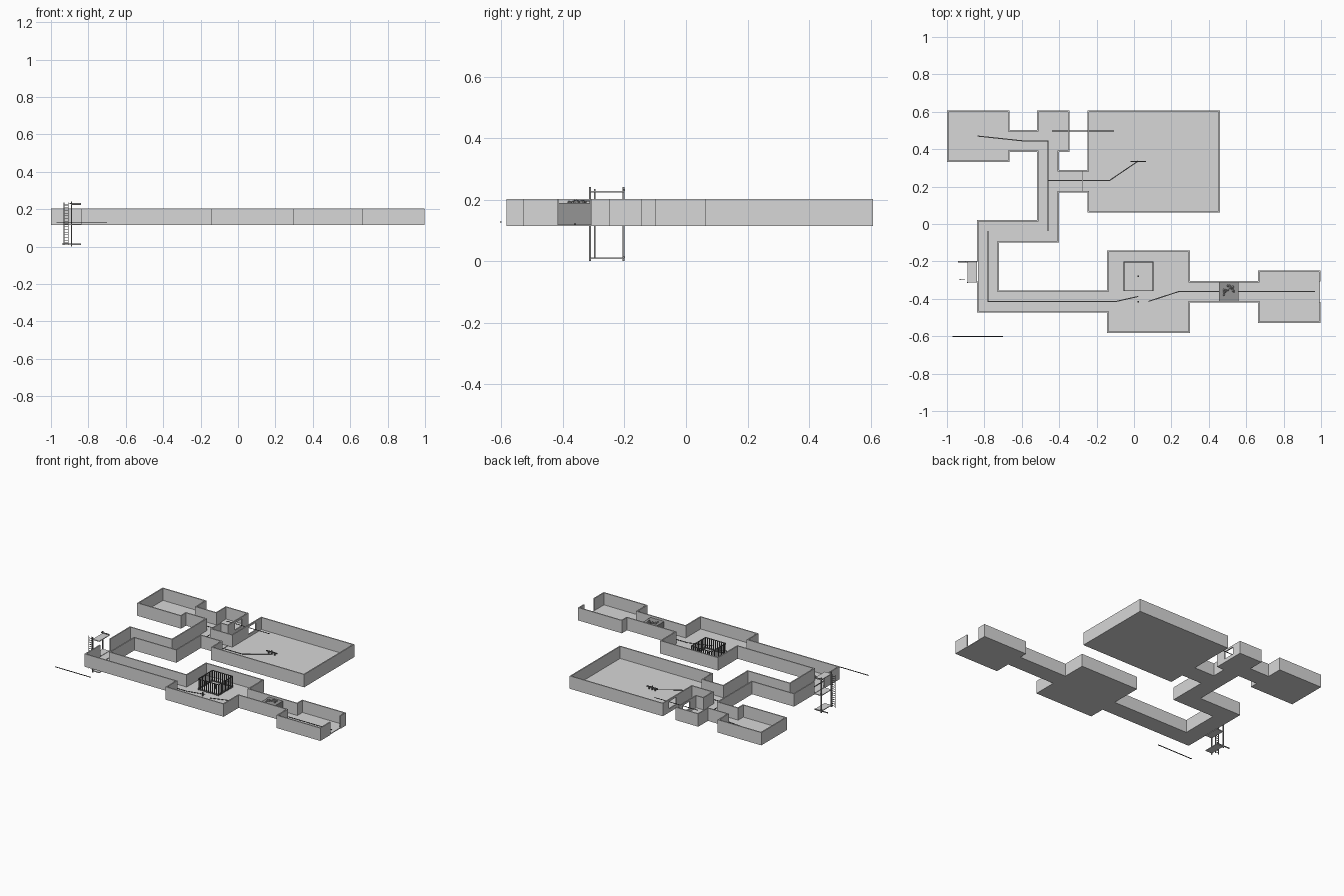
import bpy, bmesh, math, random
from mathutils import Vector, Matrix

if "Cube" in bpy.data.objects:
    bpy.data.objects.remove(bpy.data.objects["Cube"])

random.seed(4)


def material(name, v):
    m = bpy.data.materials.new(name)
    m.diffuse_color = (v, v, v, 1)
    m.use_nodes = True
    m.node_tree.nodes["Principled BSDF"].inputs["Base Color"].default_value = m.diffuse_color
    return m


STONE = material("stone grey", 0.68)
RUBBLE = material("rubble grey", 0.30)
DARK = material("dark metal", 0.13)
INK = material("path black", 0.03)


def finish(name, bm, mat):
    me = bpy.data.meshes.new(name)
    bm.to_mesh(me)
    bm.free()
    me.materials.append(mat)
    ob = bpy.data.objects.new(name, me)
    bpy.context.collection.objects.link(ob)
    return ob


def add_box(bm, x0, x1, y0, y1, z0, z1):
    m = Matrix.Translation(((x0 + x1) / 2, (y0 + y1) / 2, (z0 + z1) / 2))
    bmesh.ops.create_cube(bm, size=1, matrix=m @ Matrix.Diagonal((x1 - x0, y1 - y0, z1 - z0, 1)))


def boxes(name, items, mat):
    bm = bmesh.new()
    for b in items:
        add_box(bm, *b)
    return finish(name, bm, mat)


def path(name, pts, z=0.121, w=0.0055, h=0.002, mat=INK):
    # thin strip following a polyline
    bm = bmesh.new()
    for a, b in zip(pts, pts[1:]):
        a, b = Vector((*a, z)), Vector((*b, z))
        d = b - a
        m = Matrix.Translation((a + b) / 2) @ Matrix.Rotation(math.atan2(d.y, d.x), 4, 'Z')
        bmesh.ops.create_cube(bm, size=1, matrix=m @ Matrix.Diagonal((d.length + w, w, h, 1)))
    return finish(name, bm, mat)


# Floor plan: x0, x1, y0, y1 of every room and corridor
ROOMS = [
    (-0.996, -0.67, 0.335, 0.604), (-0.67, -0.515, 0.39, 0.498),
    (-0.515, -0.350, 0.39, 0.604), (-0.515, -0.405, -0.095, 0.39),
    (-0.405, -0.245, 0.172, 0.286), (-0.245, 0.457, 0.066, 0.604),
    (-0.835, -0.405, -0.095, 0.018), (-0.835, -0.725, -0.47, 0.018),
    (-0.725, -0.14, -0.47, -0.36), (-0.14, 0.295, -0.579, -0.147),
    (0.295, 0.667, -0.417, -0.308), (0.667, 0.994, -0.525, -0.253),
]
FLOOR, BASE, TOP = 0.12, 0.115, 0.203
# Gaps in walls: x, y0, y1, z0, z1
GAPS = [
    (0.994, -0.417, -0.308, BASE, TOP),
    (-0.835, -0.308, -0.20, BASE, TOP),
    (-0.350, 0.46, 0.54, 0.14, 0.19),
    (-0.245, 0.46, 0.54, 0.14, 0.19),
]
xs = sorted({v for r in ROOMS for v in r[:2]})
ys = sorted({v for r in ROOMS for v in r[2:]} | {v for g in GAPS for v in g[1:3]})
zs = [BASE, 0.14, 0.19, TOP]


def inside(i, j):
    if not (0 <= i < len(xs) - 1 and 0 <= j < len(ys) - 1):
        return False
    x, y = (xs[i] + xs[i + 1]) / 2, (ys[j] + ys[j + 1]) / 2
    return any(a < x < b and c < y < d for a, b, c, d in ROOMS)


def is_gap(p, q, z):
    y = (p[1] + q[1]) / 2
    return p[0] == q[0] and any(p[0] == g[0] and g[1] < y < g[2] and g[3] < z < g[4] for g in GAPS)


floor_bm, wall_bm = bmesh.new(), bmesh.new()
for i in range(len(xs) - 1):
    for j in range(len(ys) - 1):
        if not inside(i, j):
            continue
        c = [(xs[i], ys[j]), (xs[i + 1], ys[j]), (xs[i + 1], ys[j + 1]), (xs[i], ys[j + 1])]
        floor_bm.faces.new([floor_bm.verts.new((*p, FLOOR)) for p in c])
        for k, (di, dj) in enumerate([(0, -1), (1, 0), (0, 1), (-1, 0)]):
            if inside(i + di, j + dj):
                continue
            p, q = c[k], c[(k + 1) % 4]
            for z0, z1 in zip(zs, zs[1:]):
                if not is_gap(p, q, (z0 + z1) / 2):
                    quad = [(*p, z0), (*q, z0), (*q, z1), (*p, z1)]
                    wall_bm.faces.new([wall_bm.verts.new(v) for v in quad])
for bm in (floor_bm, wall_bm):
    bmesh.ops.remove_doubles(bm, verts=bm.verts, dist=0.0005)
for name, bm, t, off in (("floor", floor_bm, FLOOR - BASE, -1), ("walls", wall_bm, 0.008, 0)):
    mod = finish(name, bm, STONE).modifiers.new("thickness", 'SOLIDIFY')
    mod.thickness, mod.offset, mod.use_even_offset = t, off, True

# Threshold before the large hall
boxes("threshold", [(-0.277, -0.273, 0.176, 0.282, FLOOR, FLOOR + 0.003)], RUBBLE)

# Collapsed corridor block with loose stones
boxes("blockage", [(0.455, 0.56, -0.415, -0.31, FLOOR, 0.19)], RUBBLE)
bm = bmesh.new()
for _ in range(11):
    r = random.uniform(0.007, 0.012)
    m = Matrix.Translation((random.uniform(0.475, 0.54), random.uniform(-0.395, -0.325), 0.192))
    m = m @ Matrix.Rotation(random.uniform(0, 6), 4, 'Z') @ Matrix.Diagonal((1, 0.7, 0.7, 1))
    bmesh.ops.create_icosphere(bm, subdivisions=1, radius=r, matrix=m)
finish("loose_stones", bm, RUBBLE)

# Barred cage
X0, X1, Y0, Y1, N, B = -0.053, 0.101, -0.357, -0.203, 10, 0.0022
items = []
for k in range(N + 1):
    x, y = X0 + (X1 - X0) * k / N, Y0 + (Y1 - Y0) * k / N
    for px, py in ((x, Y0), (x, Y1), (X0, y), (X1, y)):
        items.append((px - B, px + B, py - B, py + B, FLOOR, 0.198))
for z in (0.125, 0.196):
    for y in (Y0, Y1):
        items.append((X0, X1, y - B, y + B, z - B, z + B))
    for x in (X0, X1):
        items.append((x - B, x + B, Y0, Y1, z - B, z + B))
boxes("cage", items, DARK)

# Small standing markers inside and before the cage
for name, y in (("marker_inside", -0.28), ("marker_outside", -0.415)):
    boxes(name, [(0.018, 0.026, y - 0.004, y + 0.004, FLOOR, 0.145)], DARK)

# Low barrier in the large hall
boxes("hall_barrier", [(-0.02, 0.065, 0.332, 0.338, 0.134, 0.140)]
      + [(x - 0.003, x + 0.003, 0.332, 0.338, FLOOR, z)
         for x, z in ((0.0, 0.137), (0.022, 0.148), (0.045, 0.137))], DARK)

# Route lines
path("route_north", [(-0.835, 0.47), (-0.6, 0.445), (-0.46, 0.445), (-0.46, -0.035)])
path("route_hall", [(-0.46, 0.233), (-0.13, 0.233), (0.02, 0.335)])
path("route_west", [(-0.78, -0.04), (-0.78, -0.415), (-0.10, -0.415), (0.02, -0.388)])
path("route_east", [(0.08, -0.413), (0.24, -0.361), (0.965, -0.361)])
path("sight_line", [(-0.435, 0.498), (-0.11, 0.498)], z=0.165, w=0.005)
path("outer_line", [(-0.968, -0.602), (-0.702, -0.602)], z=0.127, w=0.005, h=0.003)

# Shaft on the west side: landings, posts, rails and ladder
for name, z in (("shaft_top", 0.226), ("shaft_landing", 0.1175), ("shaft_bottom", 0.010)):
    boxes(name, [(-0.89, -0.839, -0.312, -0.202, z - 0.0025, z + 0.0025)], STONE)
boxes("shaft_posts", [(-0.894, -0.887, y - 0.003, y + 0.003, 0.0, 0.241) for y in (-0.312, -0.203)], RUBBLE)
boxes("shaft_rails", [(-0.94, -0.84, -0.205, -0.199, 0.011, 0.016),
                      (-0.90, -0.84, -0.205, -0.199, 0.229, 0.234)], RUBBLE)
boxes("ladder", [(x - 0.002, x + 0.002, -0.299, -0.295, 0.01, 0.235) for x in (-0.93, -0.907)]
      + [(-0.93, -0.907, -0.299, -0.296, z, z + 0.003) for z in [0.018 + 0.0145 * k for k in range(15)]], RUBBLE)
